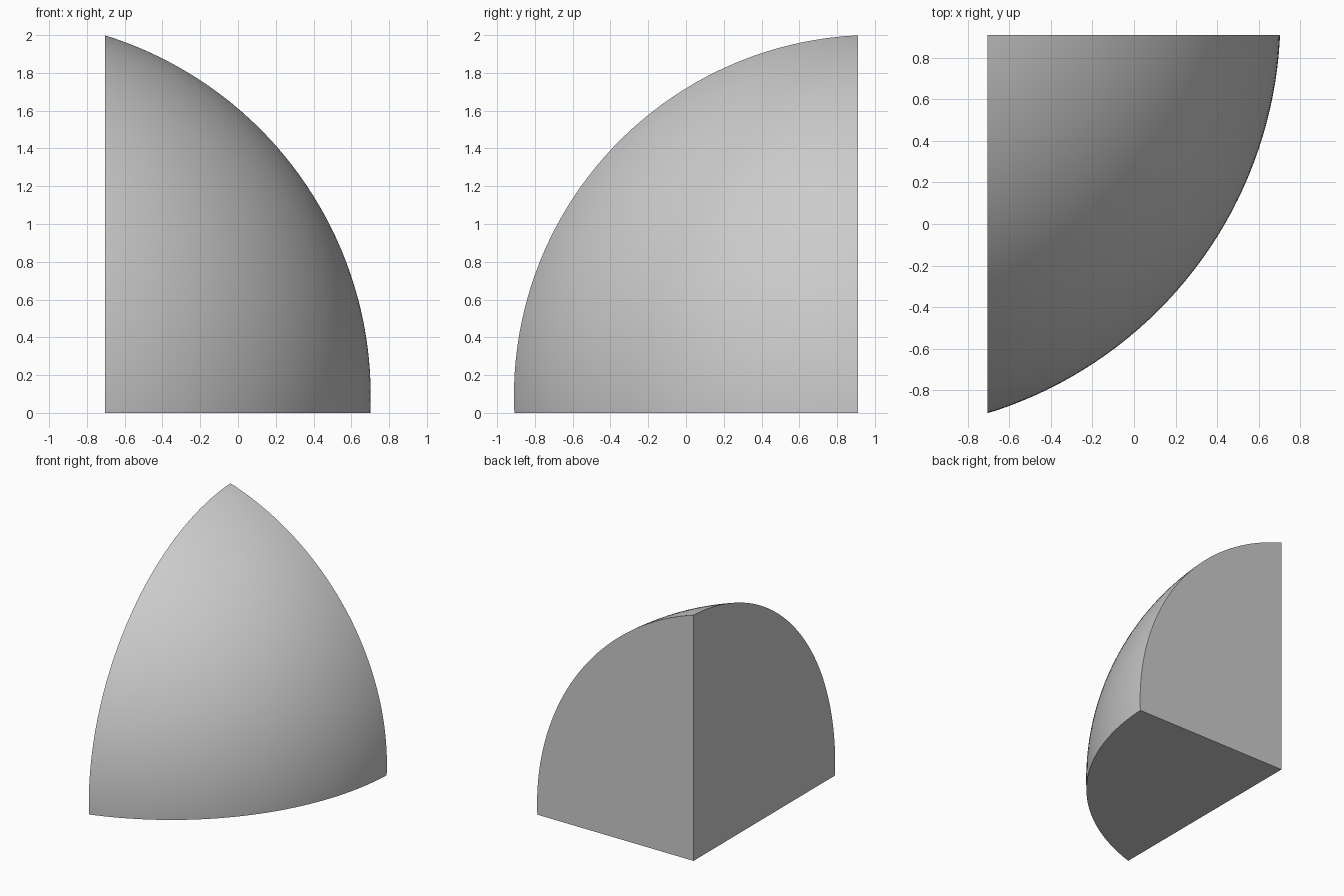
import bpy
import bmesh
from mathutils import Matrix

cube = bpy.data.objects.get("Cube")
if cube:
    bpy.data.objects.remove(cube, do_unlink=True)

# Plain grey for every face
grey = bpy.data.materials.new("light_grey")
grey.use_nodes = True
colour = (0.6, 0.6, 0.6, 1.0)
grey.diffuse_color = colour
for node in grey.node_tree.nodes:
    if node.type == 'BSDF_PRINCIPLED':
        node.inputs["Base Color"].default_value = colour

# Whole ball, which the three flat walls trim to a wedge
bm = bmesh.new()
bmesh.ops.create_uvsphere(bm, u_segments=192, v_segments=96, radius=2.0,
                          matrix=Matrix.Translation((-1.295, 1.0, 0.09)))

# Side wall, back wall and base: point on the plane, outward normal
walls = [((-0.705, 0, 0), (-1, 0, 0)),
         ((0, 0.91, 0), (0, 1, 0)),
         ((0, 0, 0), (0, 0, -1))]
for point, normal in walls:
    geom = bm.verts[:] + bm.edges[:] + bm.faces[:]
    bmesh.ops.bisect_plane(bm, geom=geom, dist=1e-5, plane_co=point,
                           plane_no=normal, clear_outer=True)
    rim = [e for e in bm.edges if e.is_boundary]
    bmesh.ops.contextual_create(bm, geom=rim)
bmesh.ops.recalc_face_normals(bm, faces=bm.faces[:])

mesh = bpy.data.meshes.new("sphere_wedge")
bm.to_mesh(mesh)
bm.free()
mesh.materials.append(grey)
wedge = bpy.data.objects.new("sphere_wedge", mesh)
bpy.context.collection.objects.link(wedge)

# Smooth dome with crisp rims
bpy.ops.object.select_all(action='DESELECT')
wedge.select_set(True)
bpy.context.view_layer.objects.active = wedge
bpy.ops.object.shade_smooth_by_angle(angle=0.5)
